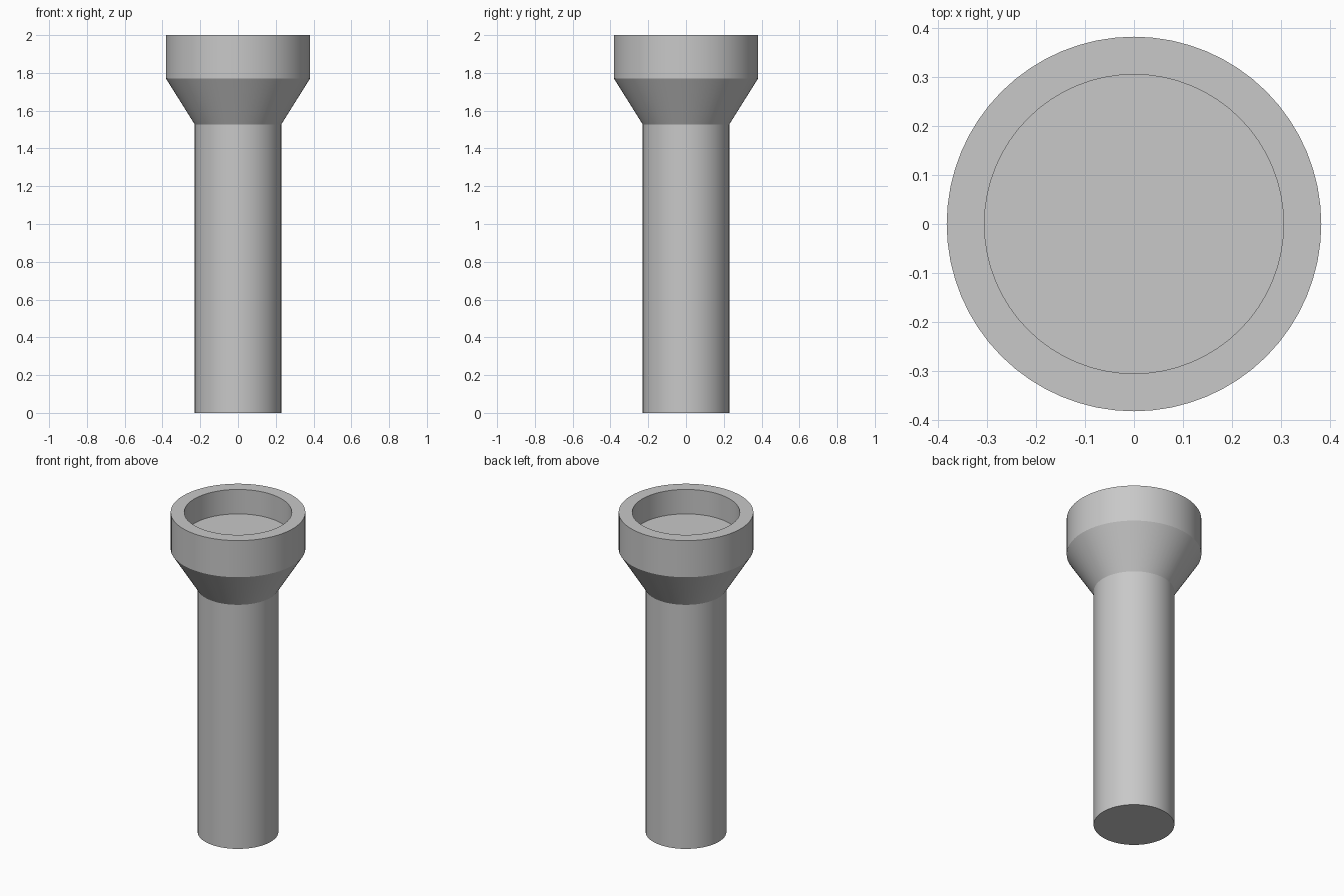
import bpy
import bmesh
import math

SIDES = 64

cube = bpy.data.objects.get("Cube")
if cube:
    bpy.data.objects.remove(cube, do_unlink=True)

grey = bpy.data.materials.new("plain_grey")
grey.use_nodes = True
colour = (0.58, 0.58, 0.58, 1)
grey.diffuse_color = colour
grey.node_tree.nodes["Principled BSDF"].inputs["Base Color"].default_value = colour


def lathe(name, profile):
    """Turn a (radius, height) profile, ending in flat discs, round the z axis."""
    bm = bmesh.new()
    rings = []
    for r, z in profile:
        ring = []
        for i in range(SIDES):
            a = math.tau * i / SIDES
            ring.append(bm.verts.new((r * math.cos(a), r * math.sin(a), z)))
        rings.append(ring)
    for low, high in zip(rings, rings[1:]):
        for i in range(SIDES):
            j = (i + 1) % SIDES
            bm.faces.new((low[i], low[j], high[j], high[i]))
    bm.faces.new(rings[0][::-1])
    bm.faces.new(rings[-1])
    bmesh.ops.recalc_face_normals(bm, faces=bm.faces)
    mesh = bpy.data.meshes.new(name)
    bm.to_mesh(mesh)
    bm.free()
    mesh.materials.append(grey)
    obj = bpy.data.objects.new(name, mesh)
    bpy.context.collection.objects.link(obj)
    bpy.ops.object.select_all(action="DESELECT")
    obj.select_set(True)
    bpy.context.view_layer.objects.active = obj
    bpy.ops.object.shade_smooth_by_angle(angle=math.radians(30))
    return obj


# Handle, flared neck, head and recessed lens seat in one turned body
lathe("torch_body", [
    (0.229, 0.0),       # base of the handle
    (0.229, 1.527),     # top of the handle
    (0.382, 1.771),     # top of the flare
    (0.382, 2.0),       # outer rim
    (0.305, 2.0),       # inner rim
    (0.305, 1.847),     # floor of the recess
])
